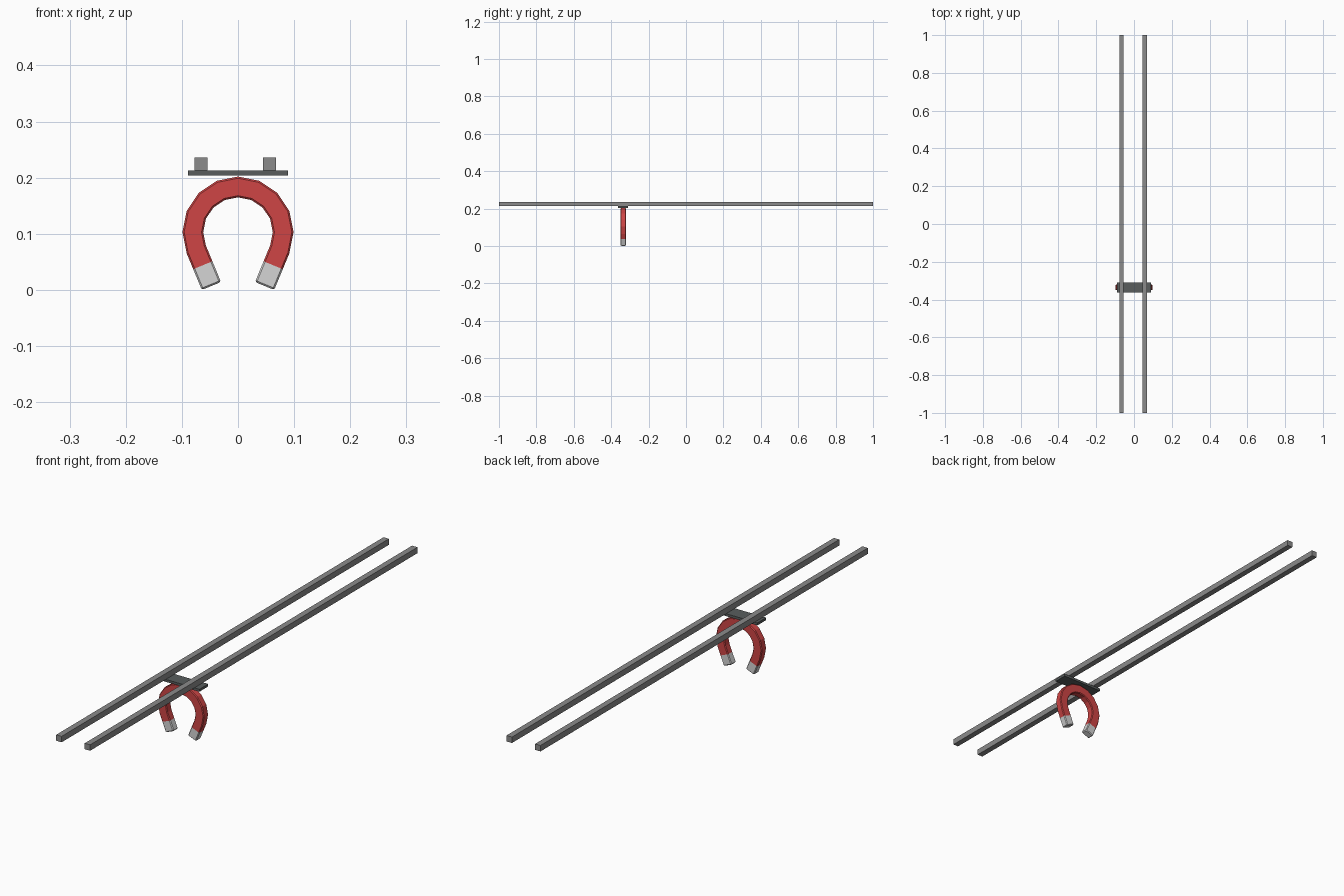
import bpy, bmesh, math

if "Cube" in bpy.data.objects:
    bpy.data.objects.remove(bpy.data.objects["Cube"])


def material(name, rgb):
    m = bpy.data.materials.new(name)
    m.diffuse_color = (*rgb, 1)
    m.use_nodes = True
    m.node_tree.nodes["Principled BSDF"].inputs["Base Color"].default_value = m.diffuse_color
    return m


RAIL = material("rail grey", (0.26, 0.26, 0.26))
PLATE = material("dark plate grey", (0.10, 0.11, 0.11))
RED = material("magnet red", (0.62, 0.06, 0.06))
TIP = material("tip silver", (0.66, 0.66, 0.66))
MAGNET_Y = -0.336


def box(name, lo, hi, mat):
    bm = bmesh.new()
    bmesh.ops.create_cube(bm, size=1)
    for v in bm.verts:
        for i in range(3):
            v.co[i] = (lo[i] + hi[i]) / 2 + v.co[i] * (hi[i] - lo[i])
    finish(name, bm, [mat])


def finish(name, bm, mats):
    bmesh.ops.recalc_face_normals(bm, faces=bm.faces)
    me = bpy.data.meshes.new(name)
    bm.to_mesh(me)
    bm.free()
    for m in mats:
        me.materials.append(m)
    ob = bpy.data.objects.new(name, me)
    bpy.context.collection.objects.link(ob)


# Two long rails and the carriage plate hanging beneath them
for side, x in (("left", -0.066), ("right", 0.056)):
    box(side + "_rail", (x - 0.0115, -1, 0.213), (x + 0.0115, 1, 0.236), RAIL)
box("carriage_plate", (-0.089, MAGNET_Y - 0.027, 0.2035), (0.089, MAGNET_Y + 0.027, 0.213), PLATE)

# Horseshoe magnet: chamfered section swept along an arc with straight legs
MID, HALF_W, HALF_D, BEV, CZ = 0.0805, 0.0185, 0.0145, 0.003, 0.103
LEG, TIP_LEN = 0.0705, 0.04
END = math.radians(-22.5)


def station(angle, drop, shrink, sign=1):
    return angle, drop, shrink, sign


right_leg = [station(END, LEG, BEV), station(END, LEG - BEV, 0), station(END, LEG - TIP_LEN, 0)]
arc = [station(math.radians(-22.5 + 22.5 * i), 0, 0) for i in range(11)]
left_leg = [station(math.pi - END, d, s, -1) for _, d, s, _ in reversed(right_leg)]
path = right_leg + arc + left_leg

bm = bmesh.new()
rings = []
for angle, drop, shrink, sign in path:
    w, d = HALF_W - shrink, HALF_D - shrink
    section = [(w - BEV, d), (w, d - BEV), (w, BEV - d), (w - BEV, -d),
               (BEV - w, -d), (-w, BEV - d), (-w, d - BEV), (BEV - w, d)]
    c, s = math.cos(angle), math.sin(angle)
    rings.append([bm.verts.new(((MID + r) * c + sign * drop * s,
                                MAGNET_Y + y,
                                CZ + (MID + r) * s - sign * drop * c))
                  for r, y in section])

last = len(rings) - 2
for i, (a, b) in enumerate(zip(rings, rings[1:])):
    for k in range(8):
        f = bm.faces.new((a[k], a[(k + 1) % 8], b[(k + 1) % 8], b[k]))
        f.material_index = 1 if i < 2 or i > last - 2 else 0  # silver pole tips
for ring in (rings[0], rings[-1]):
    bm.faces.new(ring).material_index = 1
finish("horseshoe_magnet", bm, [RED, TIP])
